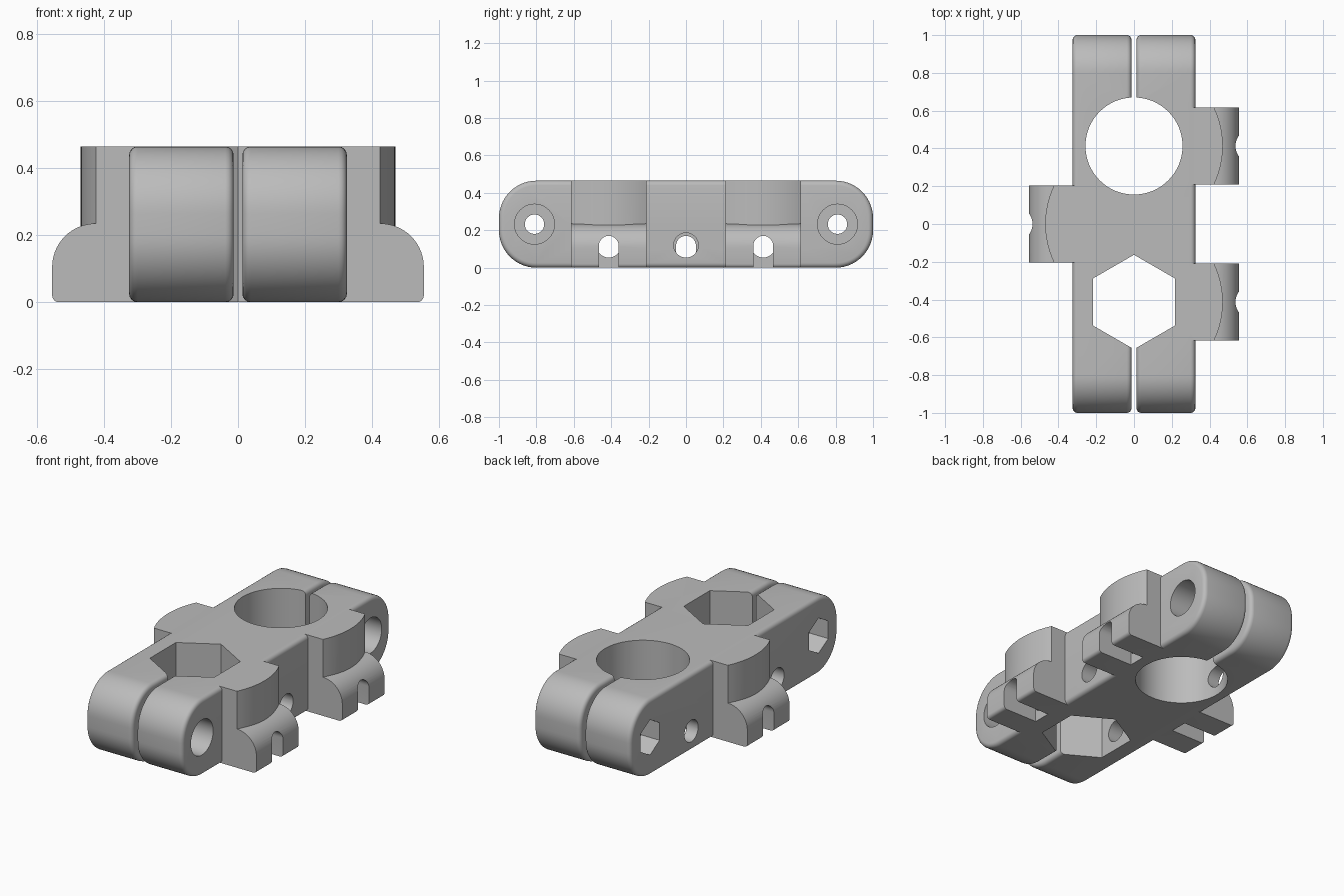
import bpy, bmesh, math
from math import pi, sin, cos

cube = bpy.data.objects.get("Cube")
if cube:
    bpy.data.objects.remove(cube, do_unlink=True)

H = 0.465          # body height
W = 0.325          # half width
SLIT = 0.013       # half width of clamp slit
BORE_Y = 0.413     # distance of the main bores from the middle
LUG = 0.203        # half width of a lug

grey = bpy.data.materials.new("grey_plastic")
grey.use_nodes = True
grey.diffuse_color = (0.5, 0.5, 0.5, 1)
grey.node_tree.nodes["Principled BSDF"].inputs["Base Color"].default_value = (0.5, 0.5, 0.5, 1)


def arc(cx, cy, r, a0, a1, n):
    return [(cx + r * cos(a0 + (a1 - a0) * i / n), cy + r * sin(a0 + (a1 - a0) * i / n))
            for i in range(n + 1)]


def ngon(cx, cy, r, n):
    return arc(cx, cy, r, pi / 2, pi / 2 + 2 * pi, n)[:-1]


def prism(name, pts, axis, a, b, bevel=0):
    """Extrude a 2D outline along an axis from a to b, optionally rounding the rims."""
    place = {"x": lambda p, t: (t, p[0], p[1]),
             "y": lambda p, t: (p[0], t, p[1]),
             "z": lambda p, t: (p[0], p[1], t)}[axis]
    bm = bmesh.new()
    ends = [[bm.verts.new(place(p, t)) for p in pts] for t in (a, b)]
    n = len(pts)
    for ring in ends:
        bm.faces.new(ring)
    for i in range(n):
        j = (i + 1) % n
        bm.faces.new((ends[0][i], ends[0][j], ends[1][j], ends[1][i]))
    bmesh.ops.recalc_face_normals(bm, faces=bm.faces)
    if bevel:
        rims = [e for e in bm.edges if e.calc_face_angle() > 1.2]
        bmesh.ops.bevel(bm, geom=rims, offset=bevel, segments=4, profile=0.5, affect="EDGES")
    mesh = bpy.data.meshes.new(name)
    bm.to_mesh(mesh)
    bm.free()
    obj = bpy.data.objects.new(name, mesh)
    bpy.context.collection.objects.link(obj)
    mesh.materials.append(grey)
    return obj


def combine(base, tool, operation):
    """Apply a boolean and discard the tool."""
    tool.hide_render = True
    mod = base.modifiers.new("combine", "BOOLEAN")
    mod.operation, mod.object, mod.solver = operation, tool, "EXACT"
    bpy.context.view_layer.objects.active = base
    bpy.ops.object.modifier_apply(modifier=mod.name)
    bpy.data.objects.remove(tool, do_unlink=True)


def box(x0, x1, z0, z1):
    return [(x0, z0), (x1, z0), (x1, z1), (x0, z1)]


# Two rounded bars, joined by a core that leaves a slit at each end
R = 0.2
side = []
for cy, cz, start in ((1 - R, R, -pi / 2), (1 - R, H - R, 0), (R - 1, H - R, pi / 2), (R - 1, R, pi)):
    side += arc(cy, cz, R, start, start + pi / 2, 14)
body = prism("clamp_body", side, "x", SLIT, W, 0.025)
combine(body, prism("left_bar", side, "x", -W, -SLIT, 0.025), "UNION")
combine(body, prism("core", box(-0.06, 0.06, 0, H), "y", -0.6, 0.6), "UNION")

# Lugs: a curved upper wall over a rounded foot
lugs = ((1, BORE_Y), (1, -BORE_Y), (-1, 0))
foot = [(0.2, 0), *arc(0.535, 0.02, 0.02, -pi / 2, 0, 4),
        *arc(0.425, 0.105, 0.13, 0, pi / 2, 14), (0.2, 0.235)]
spread = math.asin(LUG / 0.47)
wall = [(0.2, -LUG), *arc(0, 0, 0.47, -spread, spread, 16), (0.2, LUG)]
for s, y in lugs:
    combine(body, prism("lug_foot", [(s * u, v) for u, v in foot], "y", y - LUG, y + LUG), "UNION")
    combine(body, prism("lug_wall", [(s * u, y + v) for u, v in wall], "z", 0.1, H), "UNION")

# Round and hexagonal main bores
combine(body, prism("round_bore", ngon(0, BORE_Y, 0.257, 64), "z", -0.1, 0.6), "DIFFERENCE")
combine(body, prism("hex_bore", ngon(0, -BORE_Y, 0.25, 6), "z", -0.1, 0.6), "DIFFERENCE")

# Arched slot in each lug and the cross hole behind it
for s, y in lugs:
    slot = [(y - 0.053, -0.1), (y + 0.053, -0.1), *arc(y, 0.117, 0.053, 0, pi, 16)]
    combine(body, prism("lug_slot", slot, "x", s * W, s * 0.7), "DIFFERENCE")
    combine(body, prism("cross_hole", ngon(y, 0.12, 0.066, 32), "x", s * W, -s * 0.5), "DIFFERENCE")

# Clamp screw holes with a round head recess and a hexagonal nut pocket
for y in (-0.81, 0.81):
    z = H / 2
    combine(body, prism("screw_hole", ngon(y, z, 0.052, 32), "x", -0.5, 0.5), "DIFFERENCE")
    combine(body, prism("head_recess", ngon(y, z, 0.107, 40), "x", 0.18, 0.5), "DIFFERENCE")
    combine(body, prism("nut_pocket", ngon(y, z, 0.107, 6), "x", -0.5, -0.2), "DIFFERENCE")

bpy.ops.object.select_all(action="DESELECT")
body.select_set(True)
bpy.context.view_layer.objects.active = body
bpy.ops.object.shade_smooth_by_angle(angle=math.radians(30))
